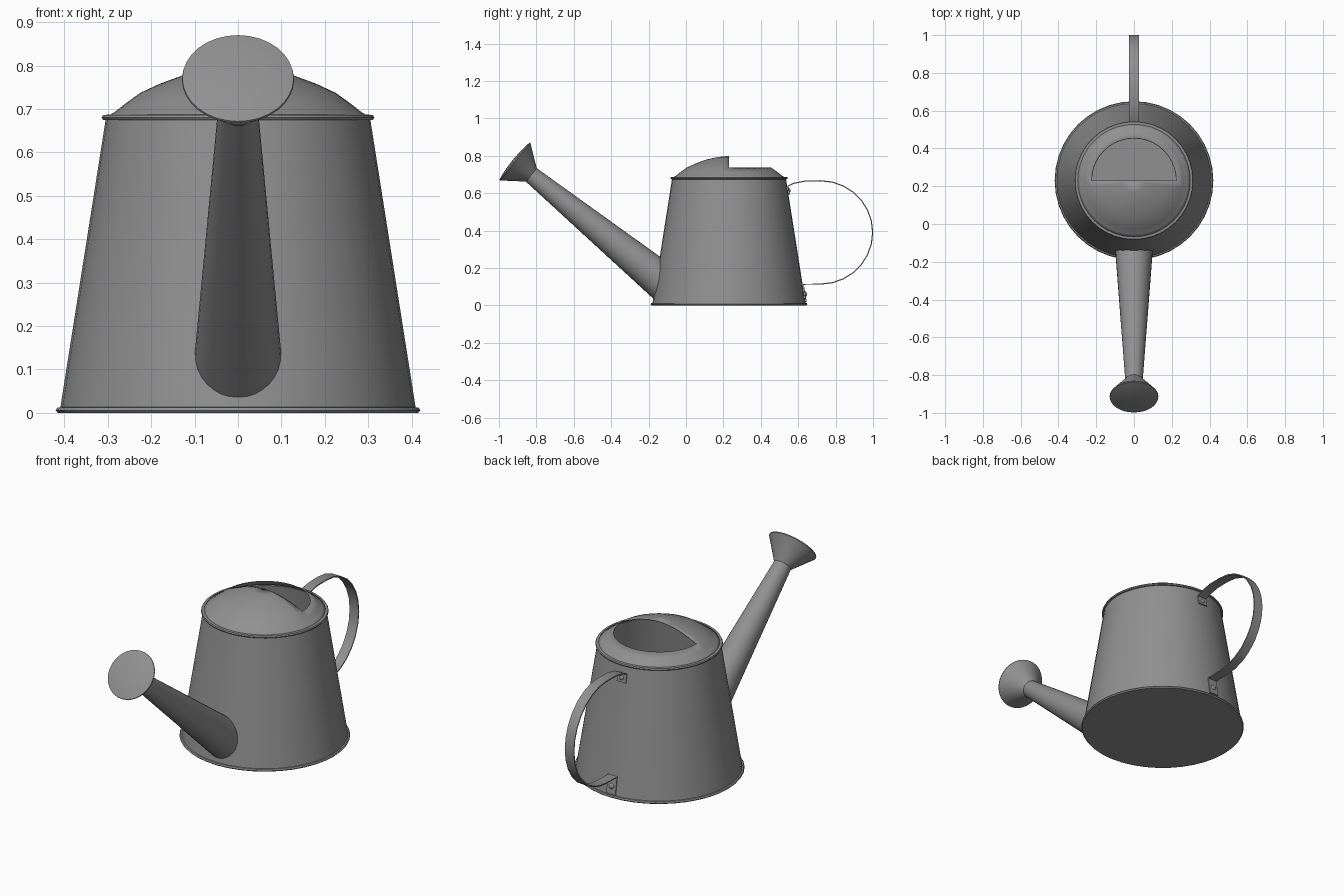
import bpy, bmesh, math
from mathutils import Vector, Matrix

if "Cube" in bpy.data.objects:
    bpy.data.objects.remove(bpy.data.objects["Cube"])

metal = bpy.data.materials.new("grey_metal")
metal.diffuse_color = (0.28, 0.28, 0.285, 1)
metal.use_nodes = True
metal.node_tree.nodes["Principled BSDF"].inputs["Base Color"].default_value = metal.diffuse_color
CY = 0.23  # y of the body axis


def finish(name, verts, faces, angle=35, fix=False):
    me = bpy.data.meshes.new(name)
    me.from_pydata(verts, [], faces)
    if fix:
        bm = bmesh.new()
        bm.from_mesh(me)
        bmesh.ops.recalc_face_normals(bm, faces=bm.faces)
        bm.to_mesh(me)
        bm.free()
    me.materials.append(metal)
    ob = bpy.data.objects.new(name, me)
    bpy.context.collection.objects.link(ob)
    bpy.ops.object.select_all(action='DESELECT')
    ob.select_set(True)
    bpy.context.view_layer.objects.active = ob
    bpy.ops.object.shade_smooth_by_angle(angle=math.radians(angle))
    return ob


def lathe(name, profile, mat, seg=40, skip=None, angle=35):
    """Revolve (radius, height) points; skip(ring, angle) leaves holes."""
    verts, rings, faces = [], [], []
    for r, z in profile:
        n = 1 if r == 0 else seg
        base = len(verts)
        rings.append([base + (j if n > 1 else 0) for j in range(seg)])
        for j in range(n):
            a = 2 * math.pi * j / seg
            verts.append(mat @ Vector((r * math.cos(a), r * math.sin(a), z)))
    for i in range(len(profile) - 1):
        for j in range(seg):
            if skip and skip(i, 2 * math.pi * (j + 0.5) / seg):
                continue
            k = (j + 1) % seg
            f = [rings[i][j], rings[i][k], rings[i + 1][k], rings[i + 1][j]]
            faces.append(list(dict.fromkeys(f)))
    return finish(name, verts, faces, angle)


def wall_radius(z):
    return 0.41 - 0.157 * (z - 0.01)


# Body with rolled rims at the base and the shoulder
at_body = Matrix.Translation((0, CY, 0))
lathe("body", [(0, 0), (0.415, 0), (0.42, 0.006), (0.416, 0.012), (0.409, 0.013),
               (0.305, 0.674), (0.311, 0.675), (0.314, 0.68), (0.311, 0.686), (0.298, 0.687)], at_body)

# Domed top, open on the back half above the flat filling edge
dome = [(0.30, 0.684), (0.285, 0.692), (0.26, 0.712), (0.225, 0.737), (0.18, 0.758),
        (0.12, 0.780), (0.06, 0.793), (0, 0.799)]
top = lathe("dome_top", dome, at_body, skip=lambda i, a: i >= 3 and a < math.pi)
sol = top.modifiers.new("thickness", 'SOLIDIFY')
sol.thickness = 0.004
sol.offset = -1

# Spout: tapered tube whose lower end is trimmed to the body wall
d = Vector((0, -0.67, 0.545)).normalized()
xa = Vector((1, 0, 0))
v = d.cross(xa)
tip = Vector((0, -0.83, 0.70))
N = 32
verts, faces = [], []
for j in range(N):
    a = 2 * math.pi * j / N
    rad = xa * math.cos(a) + v * math.sin(a)

    def point(s):
        return tip - d * s + rad * (0.046 + 0.06 * s)
    lo, hi = 0.0, 1.3
    for _ in range(40):
        s = (lo + hi) / 2
        p = point(s)
        if math.hypot(p.x, p.y - CY) > wall_radius(p.z) - 0.002:
            lo = s
        else:
            hi = s
    verts += [point(lo), point(0)]
for j in range(N):
    k = (j + 1) % N
    faces.append((2 * j, 2 * k, 2 * k + 1, 2 * j + 1))
finish("spout", verts, faces)

# Sprinkler rose with a slightly domed face
at_tip = Matrix((xa, v, d)).transposed().to_4x4()
at_tip.translation = tip
lathe("sprinkler_rose", [(0.045, -0.006), (0.049, 0.0), (0.126, 0.104), (0.129, 0.107), (0.128, 0.112),
                         (0.095, 0.118), (0.05, 0.122), (0, 0.124)], at_tip, N)

# Handle: flat strap, foot against the wall at each end
path = [(CY + wall_radius(z) + 0.004, z) for z in (0.592, 0.638)]
path += [(0.575, 0.652), (0.64, 0.665)]
path += [(0.72 + 0.278 * math.sin(t), 0.390 + 0.276 * math.cos(t))
         for t in [math.pi * i / 14 for i in range(15)]]
path += [(CY + wall_radius(z) + 0.004, z) for z in (0.112, 0.018)]
W, T = 0.027, 0.003
verts, faces = [], []
for i, (y, z) in enumerate(path):
    a, b = path[max(i - 1, 0)], path[min(i + 1, len(path) - 1)]
    t = Vector((b[0] - a[0], b[1] - a[1])).normalized()
    n = Vector((-t.y, t.x)) * T
    verts += [(sx * W, y + sn * n.x, z + sn * n.y)
              for sx, sn in ((-1, -1), (1, -1), (1, 1), (-1, 1))]
for i in range(len(path) - 1):
    for j in range(4):
        k = (j + 1) % 4
        faces.append((4 * i + j, 4 * i + k, 4 * i + 4 + k, 4 * i + 4 + j))
last = len(verts)
faces += [(0, 1, 2, 3), (last - 4, last - 3, last - 2, last - 1)]
finish("handle", verts, faces, fix=True)

# Rivets through the handle feet
for name, z, r in (("upper_rivet", 0.614, 0.012), ("lower_rivet", 0.06, 0.015)):
    m = Matrix.Translation((0, CY + wall_radius(z) + 0.004, z)) @ Matrix.Rotation(-math.pi / 2 + 0.157, 4, 'X')
    lathe(name, [(r, 0), (r * 0.9, 0.006), (r * 0.5, 0.009), (0, 0.010)], m, 16, angle=60)
